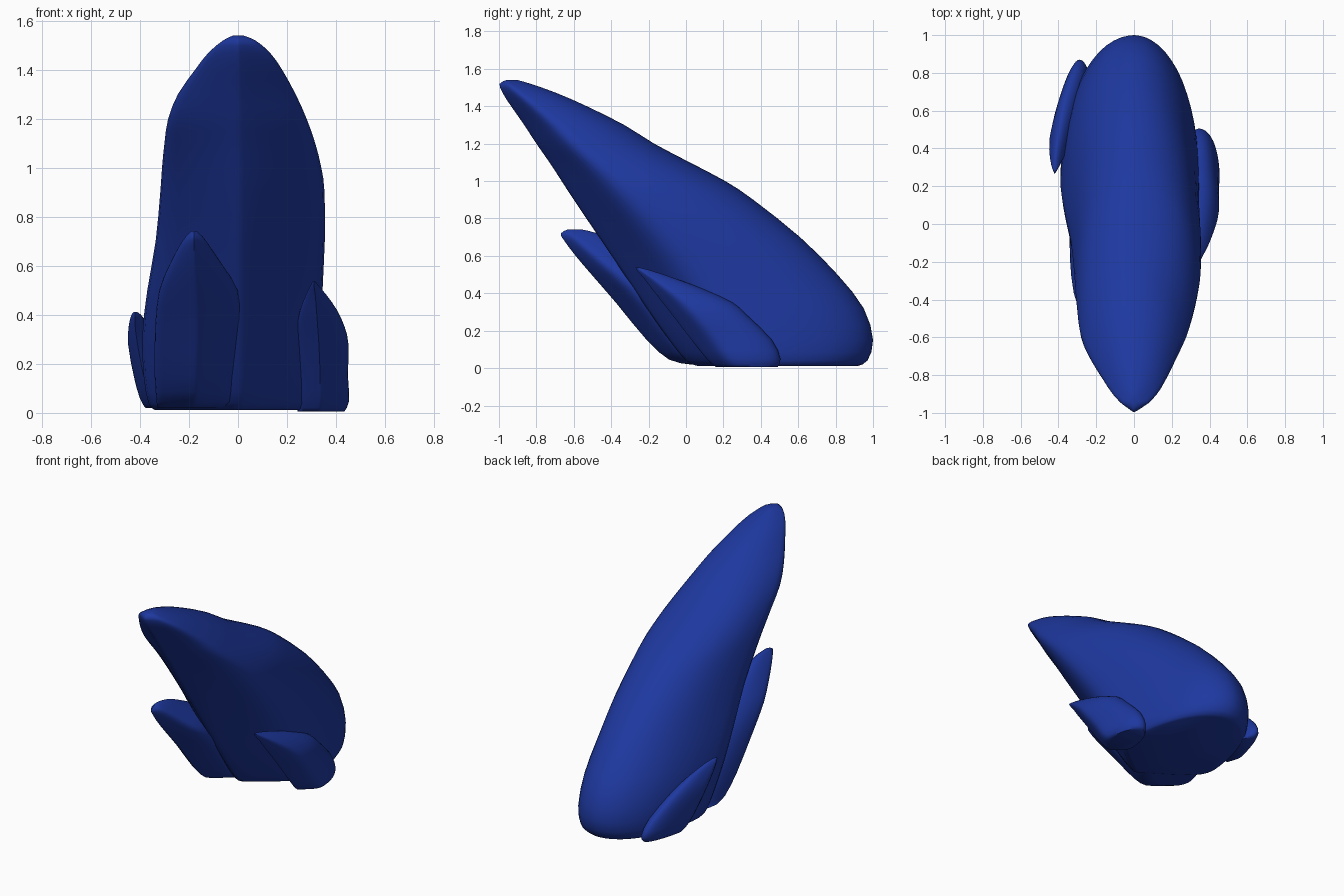
import bpy, math

blue = bpy.data.materials.new("deep_blue")
blue.diffuse_color = (0.013, 0.04, 0.35, 1)

# Half outline of a horizontal slice: (depth from front ridge 0..1, half width 0..1)
FRONT_RIDGED = [(0, 0), (.035, .17), (.10, .42), (.19, .74), (.27, .93), (.36, 1), (.5, .96),
                (.64, .88), (.78, .74), (.88, .57), (.95, .38), (.99, .17), (1, 0)]


def catmull(a, b, c, d, t):
    return [0.5 * (2*q + (r-p)*t + (2*p-5*q+4*r-s)*t*t + (3*q-p-3*r+s)*t**3)
            for p, q, r, s in zip(a, b, c, d)]


def refine(pts, n):
    out = []
    for i in range(len(pts) - 1):
        p = [pts[max(0, i-1)], pts[i], pts[i+1], pts[min(len(pts)-1, i+2)]]
        out += [catmull(*p, k / n) for k in range(n)]
    return out + [list(pts[-1])]


def shard(name, rows):
    """Loft slices: z, front y, back y, left width, right width, front x, back x."""
    half = refine(FRONT_RIDGED, 2)
    loop = [(t, w, 1) for t, w in half] + [(t, w, -1) for t, w in half[-2:0:-1]]
    n, verts, faces = len(loop), [], []
    rings = refine(rows, 2)
    for z, yf, yb, wl, wr, xf, xb in rings:
        for t, w, s in loop:
            x = xf + (xb - xf) * t + (wr * w if s > 0 else -wl * w)
            verts.append((x, yf + (yb - yf) * t, z))
    for r in range(len(rings) - 1):
        for i in range(n):
            j = (i + 1) % n
            faces.append((r*n + i, r*n + j, (r+1)*n + j, (r+1)*n + i))
    faces.append(tuple(reversed(range(n))))
    faces.append(tuple(range((len(rings)-1)*n, len(rings)*n)))
    me = bpy.data.meshes.new(name)
    me.from_pydata(verts, [], faces)
    me.materials.append(blue)
    ob = bpy.data.objects.new(name, me)
    bpy.context.collection.objects.link(ob)
    bpy.ops.object.select_all(action='DESELECT')
    ob.select_set(True)
    bpy.context.view_layer.objects.active = ob
    bpy.ops.object.shade_smooth_by_angle(angle=math.radians(60))
    return ob


# Large leaning crystal
shard("main_crystal", [
    (.012, .06, .92, .34, .31, 0, 0), (.04, .00, .97, .365, .335, 0, 0),
    (.15, -.09, 1.0, .385, .345, 0, 0), (.32, -.21, .95, .39, .345, 0, 0),
    (.5, -.33, .81, .37, .345, 0, 0), (.7, -.465, .61, .336, .354, 0, 0),
    (.9, -.60, .36, .317, .353, 0, 0), (1.0, -.665, .21, .31, .34, 0, 0),
    (1.1, -.73, .02, .30, .315, 0, 0), (1.2, -.80, -.17, .285, .28, 0, 0),
    (1.3, -.865, -.33, .245, .235, 0, 0), (1.4, -.935, -.53, .175, .18, 0, 0),
    (1.47, -.98, -.69, .12, .13, 0, 0), (1.52, -.997, -.83, .06, .07, 0, 0),
    (1.54, -.96, -.90, .018, .02, 0, 0)])

# Medium crystal leaning against the front
shard("front_crystal", [
    (.02, .02, .36, .15, .15, -.18, -.18), (.045, -.09, .36, .155, .165, -.175, -.18),
    (.15, -.21, .30, .165, .165, -.175, -.175), (.35, -.375, .12, .17, .175, -.17, -.165),
    (.5, -.505, -.06, .15, .17, -.175, -.165), (.6, -.59, -.22, .105, .115, -.18, -.17),
    (.68, -.65, -.38, .06, .065, -.18, -.18), (.72, -.67, -.47, .032, .035, -.18, -.18),
    (.742, -.63, -.56, .01, .01, -.18, -.18)])

# Small crystal on the right side
shard("right_crystal", [
    (.005, .16, .49, .09, .10, .33, .34), (.05, .11, .505, .10, .115, .335, .345),
    (.15, .03, .46, .10, .11, .335, .345), (.28, -.07, .33, .095, .115, .33, .345),
    (.35, -.125, .25, .09, .105, .325, .34), (.42, -.18, .10, .07, .08, .32, .33),
    (.48, -.225, -.06, .04, .045, .315, .32), (.52, -.26, -.18, .016, .016, .31, .315),
    (.537, -.27, -.245, .005, .005, .31, .31)])

# Smallest crystal on the left side
shard("left_crystal", [
    (.02, .50, .84, .05, .08, -.35, -.28), (.06, .46, .87, .06, .09, -.365, -.29),
    (.15, .40, .82, .065, .09, -.385, -.31), (.28, .33, .67, .055, .07, -.41, -.36),
    (.36, .285, .52, .035, .04, -.42, -.39), (.40, .265, .40, .018, .02, -.42, -.41),
    (.412, .275, .33, .006, .006, -.42, -.415)])
